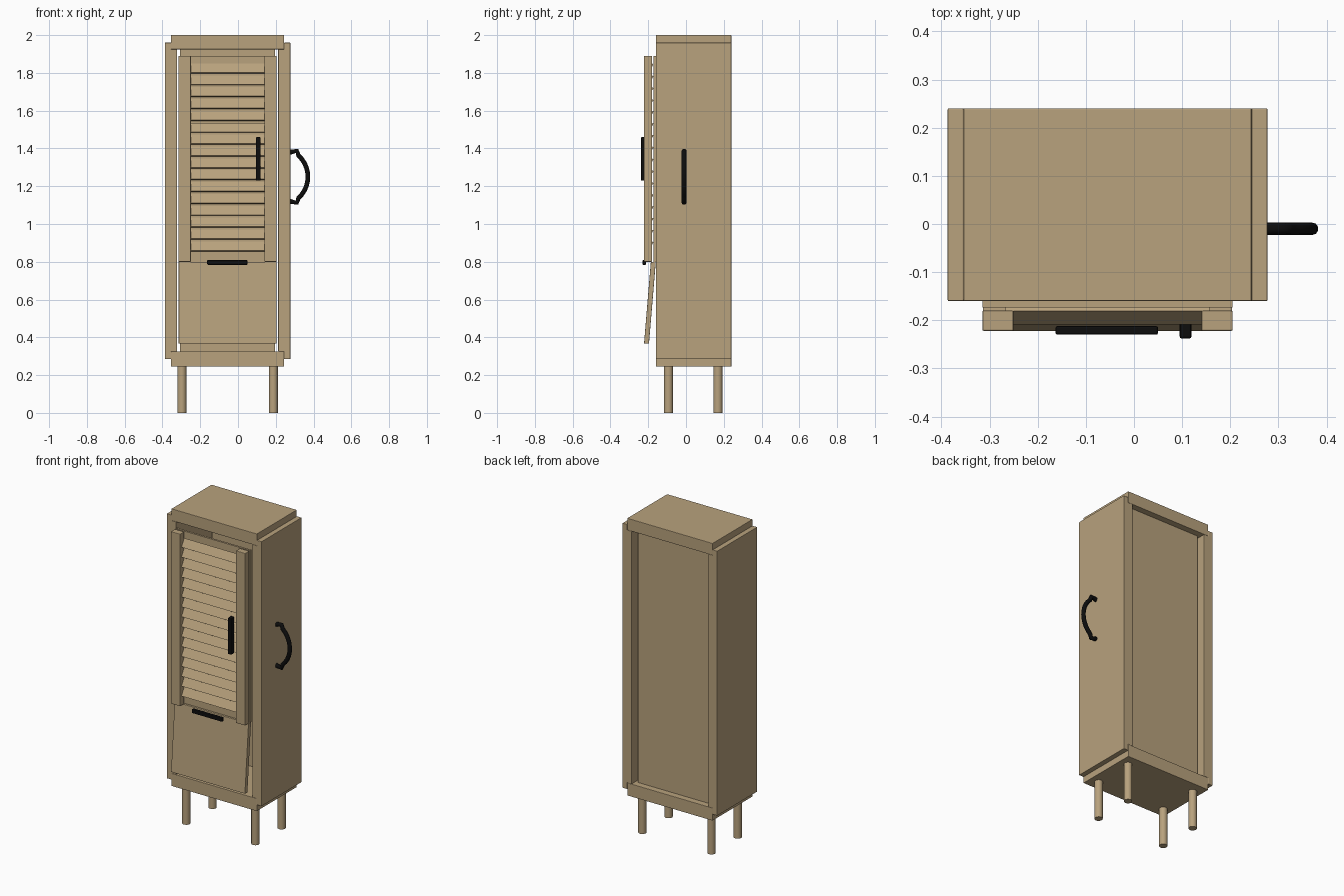
import bpy, bmesh, math
from mathutils import Vector

if "Cube" in bpy.data.objects:
    bpy.data.objects.remove(bpy.data.objects["Cube"], do_unlink=True)


def material(name, rgb):
    m = bpy.data.materials.new(name)
    m.use_nodes = True
    m.diffuse_color = (*rgb, 1)
    m.node_tree.nodes["Principled BSDF"].inputs["Base Color"].default_value = (*rgb, 1)
    return m


wood = material("tan wood", (0.48, 0.36, 0.205))
black = material("black metal", (0.004, 0.004, 0.004))


def finish(name, bm, mat, bevel=0.0):
    bmesh.ops.recalc_face_normals(bm, faces=bm.faces)
    mesh = bpy.data.meshes.new(name)
    bm.to_mesh(mesh)
    bm.free()
    ob = bpy.data.objects.new(name, mesh)
    bpy.context.collection.objects.link(ob)
    mesh.materials.append(mat)
    if bevel:
        mod = ob.modifiers.new("soft_edges", "BEVEL")
        mod.width, mod.segments = bevel, 2
    return ob


def extrude(name, points, shift, mat, bevel=0.0):
    """Push a closed profile of 3D points along a vector."""
    bm = bmesh.new()
    face = bm.faces.new([bm.verts.new(p) for p in points])
    out = bmesh.ops.extrude_face_region(bm, geom=[face])["geom"]
    verts = [v for v in out if isinstance(v, bmesh.types.BMVert)]
    bmesh.ops.translate(bm, verts=verts, vec=shift)
    return finish(name, bm, mat, bevel)


def box(name, x, y, z, mat, bevel=0.0):
    pts = [(x[0], y[0], z[0]), (x[1], y[0], z[0]), (x[1], y[0], z[1]), (x[0], y[0], z[1])]
    return extrude(name, pts, (0, y[1] - y[0], 0), mat, bevel)


MID = -0.055               # centre line of the cabinet
FRONT, BACK = -0.16, 0.24
SIDES = (("right", -1), ("left", 1))

# Rebated side boards
outer, step, inner = 0.332, 0.299, 0.268
profile = [(outer, 0.285), (step, 0.285), (step, 0.325), (inner, 0.325),
           (inner, 1.925), (step, 1.925), (step, 1.96), (outer, 1.96)]
for side, s in SIDES:
    extrude(side + "_side_board", [(MID + s * x, FRONT, z) for x, z in profile],
            (0, BACK - FRONT, 0), wood, 0.002)

# Top, bottom and recessed back
span = (MID - step, MID + step)
box("top_board", span, (FRONT, BACK), (1.925, 2.0), wood, 0.002)
box("bottom_board", span, (FRONT, BACK), (0.245, 0.325), wood, 0.002)
box("back_panel", (-0.307, 0.197), (0.18, 0.2), (0.325, 1.925), wood)

# Round legs
for side, s in SIDES:
    for end, y in (("front", -0.093), ("back", 0.169)):
        bm = bmesh.new()
        bmesh.ops.create_cone(bm, cap_ends=True, segments=24, radius1=0.024,
                              radius2=0.024, depth=0.25)
        bmesh.ops.translate(bm, verts=bm.verts, vec=(MID + s * 0.242, y, 0.125))
        leg = finish(f"{end}_{side}_leg", bm, wood)
        for p in leg.data.polygons:
            p.use_smooth = len(p.vertices) == 4

# Upper louvred door: backing board and two stiles
box("door_backing", (MID - 0.26, MID + 0.26), (-0.173, FRONT), (0.8, 1.89), wood)
for side, s in SIDES:
    xs = sorted((MID + s * 0.195, MID + s * 0.26))
    box(side + "_door_stile", xs, (-0.222, -0.18), (0.8, 1.89), wood, 0.003)

# Tilted slats, lower edge outwards
tilt = math.radians(30)
down = Vector((0, -math.sin(tilt), -math.cos(tilt))) * 0.055
thick = Vector((0, math.cos(tilt), -math.sin(tilt))) * 0.01
for i in range(16):
    top = Vector((MID - 0.212, -0.181, 1.85 - i * 0.0628))
    extrude(f"slat_{i + 1}", [top, top + down, top + down + thick, top + thick],
            (0.424, 0, 0), wood)

# Lower flap, hinged at the top and leaning out
flap = [(-0.186, 0.8), (-0.222, 0.368), (-0.196, 0.366), (-0.16, 0.798)]
extrude("lower_flap", [(MID - 0.259, y, z) for y, z in flap], (0.518, 0, 0), wood, 0.002)

# Door pulls
box("door_pull", (0.095, 0.119), (-0.238, -0.205), (1.23, 1.46), black, 0.004)
box("flap_pull", (-0.163, 0.05), (-0.23, -0.212), (0.784, 0.809), black, 0.004)

# Curved carrying handle on the left side
curve = bpy.data.curves.new("side_handle", "CURVE")
curve.dimensions = "3D"
curve.bevel_depth, curve.bevel_resolution, curve.use_fill_caps = 0.013, 3, True
arc = [(0.27, 1.378), (0.285, 1.382), (0.312, 1.387)]
for a in range(50, -51, -10):
    t = math.radians(a)
    arc.append((0.23 + 0.14 * math.cos(t), 1.25 + 0.147 * math.sin(t)))
arc += [(0.312, 1.113), (0.285, 1.118), (0.27, 1.122)]
line = curve.splines.new("POLY")
line.points.add(len(arc) - 1)
for p, (x, z) in zip(line.points, arc):
    p.co = (x, -0.01, z, 1)
curve.materials.append(black)
handle = bpy.data.objects.new("side_handle", curve)
bpy.context.collection.objects.link(handle)
